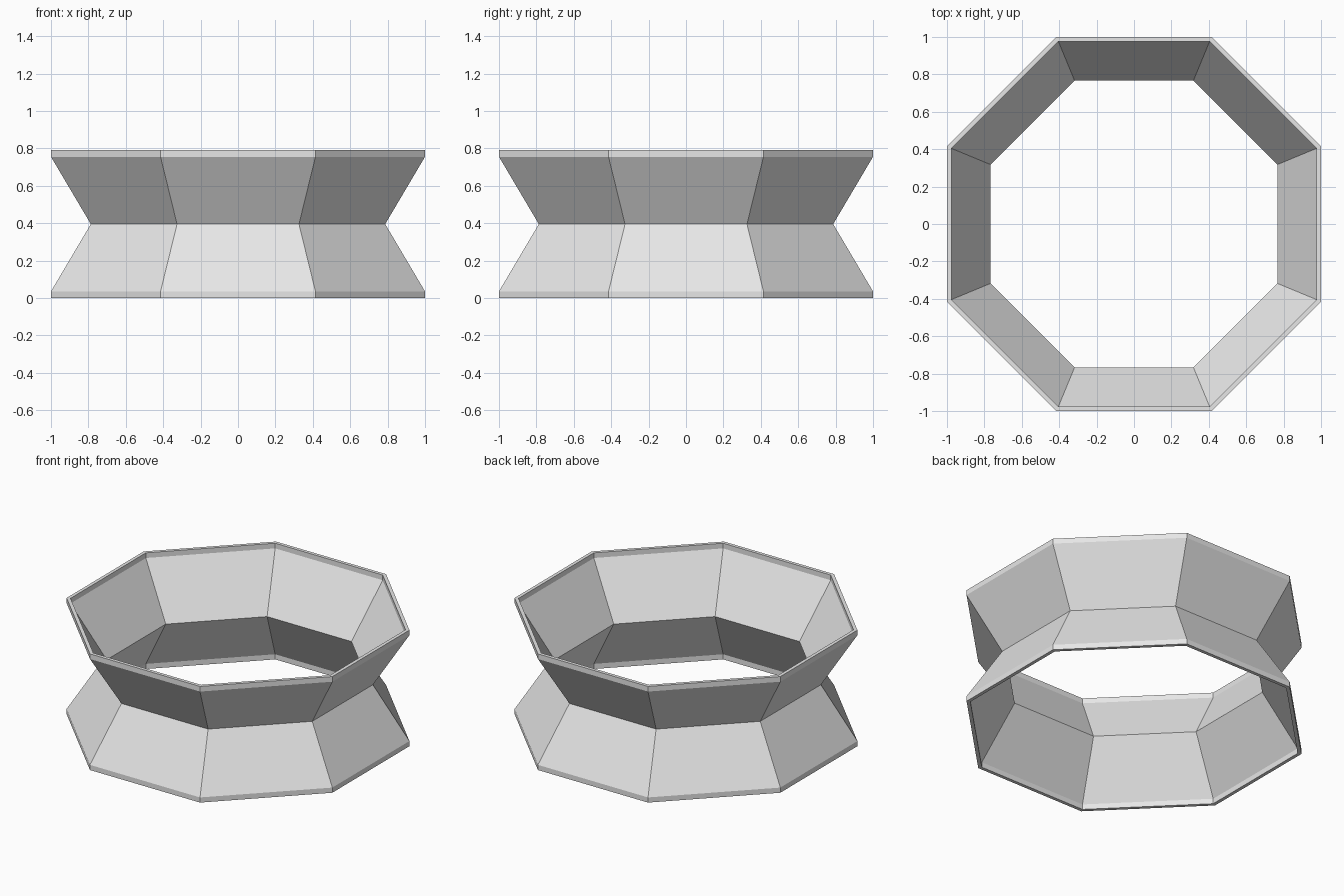
import bpy, bmesh, math

if "Cube" in bpy.data.objects:
    bpy.data.objects.remove(bpy.data.objects["Cube"])

SIDES = 8
HEIGHT = 0.79
MID = HEIGHT / 2
LIP = 0.035

# Closed wall section: (distance to the middle of a side, z)
section = [
    (1.0, 0.0), (1.0, LIP), (0.787, MID), (1.0, HEIGHT - LIP), (1.0, HEIGHT),
    (0.977, HEIGHT), (0.977, HEIGHT - LIP), (0.766, MID), (0.977, LIP), (0.977, 0.0),
]

grey = bpy.data.materials.new("light grey")
grey.diffuse_color = (0.8, 0.8, 0.8, 1.0)
grey.use_nodes = True
grey.node_tree.nodes["Principled BSDF"].inputs["Base Color"].default_value = grey.diffuse_color

# Sweep the section around the eight corners of the ring
bm = bmesh.new()
rings = []
for i in range(SIDES):
    a = 2 * math.pi * (i + 0.5) / SIDES
    k = 1 / math.cos(math.pi / SIDES)
    rings.append([bm.verts.new((r * k * math.cos(a), r * k * math.sin(a), z))
                  for r, z in section])

n = len(section)
for i in range(SIDES):
    here, there = rings[i], rings[(i + 1) % SIDES]
    for j in range(n):
        q = (j + 1) % n
        bm.faces.new((here[j], there[j], there[q], here[q]))
bmesh.ops.recalc_face_normals(bm, faces=bm.faces)

mesh = bpy.data.meshes.new("waisted_ring")
bm.to_mesh(mesh)
bm.free()
mesh.materials.append(grey)
ring = bpy.data.objects.new("waisted_ring", mesh)
bpy.context.collection.objects.link(ring)
